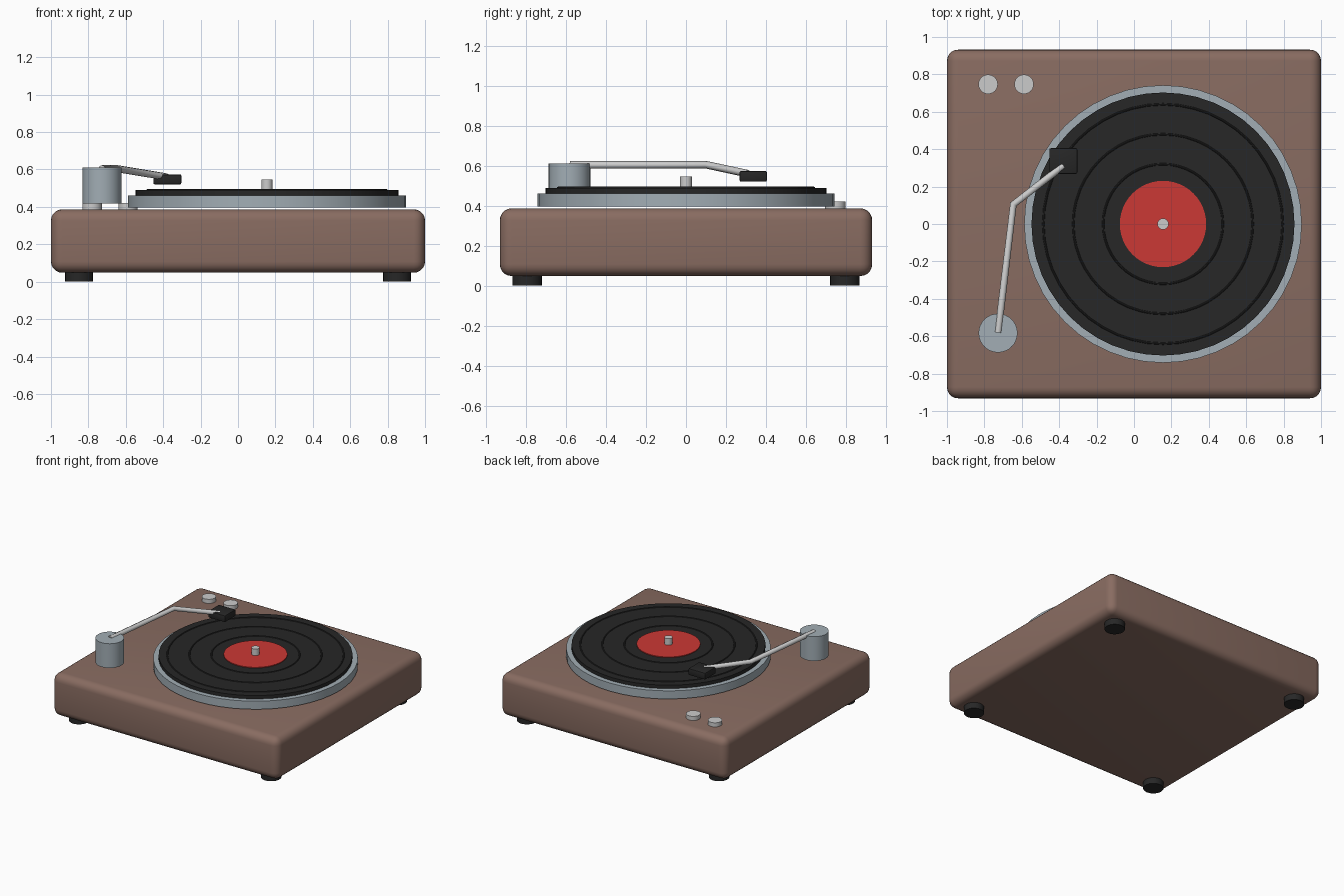
import bpy
from mathutils import Vector

if "Cube" in bpy.data.objects:
    bpy.data.objects.remove(bpy.data.objects["Cube"])


def material(name, color):
    m = bpy.data.materials.new(name)
    m.diffuse_color = (*color, 1)
    m.use_nodes = True
    m.node_tree.nodes["Principled BSDF"].inputs["Base Color"].default_value = m.diffuse_color
    return m


WOOD = material("wood", (0.25, 0.15, 0.12))
BLACK = material("black", (0.02, 0.02, 0.02))
METAL = material("metal", (0.36, 0.42, 0.46))
SILVER = material("silver", (0.66, 0.67, 0.68))
RED = material("red", (0.60, 0.04, 0.035))


def finish(name, mat, bevel=0, segments=2):
    ob = bpy.context.object
    ob.name = name
    ob.data.materials.append(mat)
    if bevel:
        b = ob.modifiers.new("bevel", 'BEVEL')
        b.width, b.segments = bevel, segments
        bpy.ops.object.modifier_apply(modifier="bevel")
    bpy.ops.object.shade_smooth_by_angle(angle=0.6)
    return ob


def box(name, mat, x, y, z, bevel=0, segments=2):
    bpy.ops.mesh.primitive_cube_add(
        size=1, location=(sum(x) / 2, sum(y) / 2, sum(z) / 2))
    bpy.context.object.scale = (x[1] - x[0], y[1] - y[0], z[1] - z[0])
    bpy.ops.object.transform_apply(location=False, rotation=False, scale=True)
    return finish(name, mat, bevel, segments)


def disc(name, mat, x, y, r, z0, z1, sides=32):
    bpy.ops.mesh.primitive_cylinder_add(
        vertices=sides, radius=r, depth=z1 - z0, location=(x, y, (z0 + z1) / 2))
    return finish(name, mat)


# Plinth and feet
box("plinth", WOOD, (-1, 1), (-0.932, 0.932), (0.048, 0.387), 0.06, 5)
for sx in (-1, 1):
    for sy in (-1, 1):
        disc("foot", BLACK, sx * 0.85, sy * 0.795, 0.074, 0, 0.055, 24)

# Platter, record, label and spindle
CX = 0.155
disc("platter", METAL, CX, 0, 0.742, 0.397, 0.462, 48)
disc("record", BLACK, CX, 0, 0.703, 0.462, 0.489, 48)
for r in (0.64, 0.48, 0.32):
    bpy.ops.mesh.primitive_torus_add(
        major_radius=r, minor_radius=0.006, major_segments=48,
        minor_segments=8, location=(CX, 0, 0.489))
    finish("record_groove", BLACK)
disc("record_label", RED, CX, 0, 0.231, 0.484, 0.495, 48)
disc("spindle", SILVER, CX, 0, 0.03, 0.46, 0.547, 16)

# Control knobs
for x in (-0.78, -0.588):
    disc("knob", SILVER, x, 0.747, 0.052, 0.387, 0.42, 24)

# Tonearm pivot, bent tube and headshell
disc("tonearm_base", METAL, -0.727, -0.583, 0.104, 0.417, 0.611, 32)
curve = bpy.data.curves.new("tonearm", 'CURVE')
curve.dimensions = '3D'
curve.bevel_depth = 0.019
curve.bevel_resolution = 2
curve.use_fill_caps = True
path = [(-0.727, -0.58, 0.604), (-0.645, 0.105, 0.604), (-0.38, 0.31, 0.56)]
s = curve.splines.new('POLY')
s.points.add(len(path) - 1)
for p, co in zip(s.points, path):
    p.co = (*Vector(co), 1)
curve.materials.append(SILVER)
bpy.context.collection.objects.link(bpy.data.objects.new("tonearm_tube", curve))
box("headshell", BLACK, (-0.453, -0.303), (0.268, 0.405), (0.52, 0.574), 0.008, 2)
